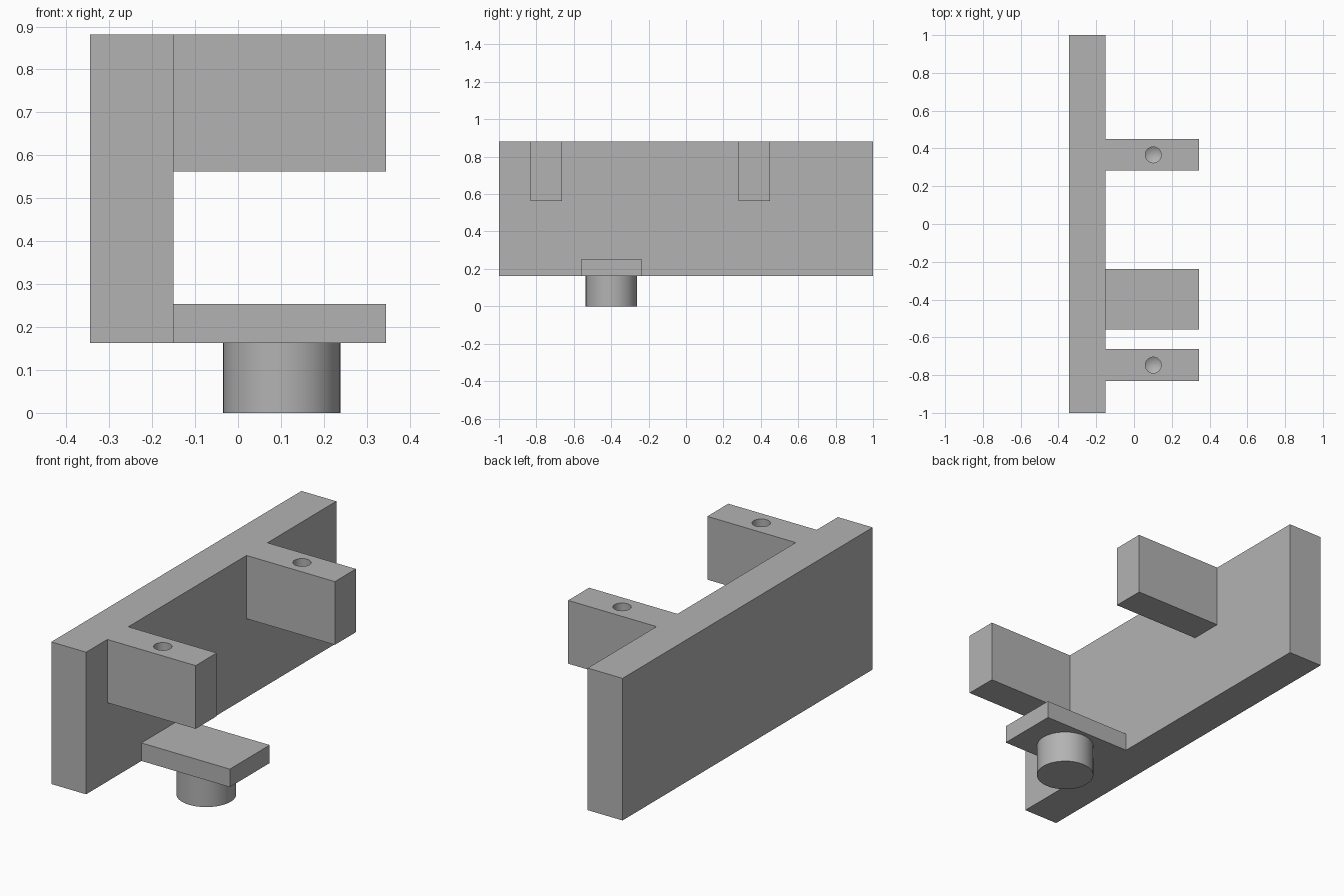
import bpy, bmesh, math
from mathutils import Matrix

cube = bpy.data.objects.get("Cube")
if cube:
    bpy.data.objects.remove(cube, do_unlink=True)

grey = bpy.data.materials.new("plain grey")
grey.use_nodes = True
grey.diffuse_color = (0.45, 0.45, 0.45, 1)
grey.node_tree.nodes["Principled BSDF"].inputs["Base Color"].default_value = grey.diffuse_color


def make_object(name, bm):
    bmesh.ops.recalc_face_normals(bm, faces=bm.faces)
    mesh = bpy.data.meshes.new(name)
    bm.to_mesh(mesh)
    bm.free()
    mesh.materials.append(grey)
    obj = bpy.data.objects.new(name, mesh)
    bpy.context.collection.objects.link(obj)
    return obj


def box(name, x, y, z):
    """Block spanning the given (low, high) ranges."""
    bm = bmesh.new()
    bmesh.ops.create_cube(bm, size=1)
    for v in bm.verts:
        v.co = [r[0] if c < 0 else r[1] for c, r in zip(v.co, (x, y, z))]
    return make_object(name, bm)


def lathe(name, profile, x, y):
    """Solid turned around a vertical axis from (radius, height) points."""
    bm = bmesh.new()
    verts = [bm.verts.new((r, 0, z)) for r, z in profile]
    edges = [bm.edges.new(pair) for pair in zip(verts, verts[1:])]
    bmesh.ops.spin(bm, geom=verts + edges, axis=(0, 0, 1), cent=(0, 0, 0),
                   angle=math.tau, steps=48)
    bmesh.ops.remove_doubles(bm, verts=bm.verts, dist=1e-4)
    bmesh.ops.transform(bm, matrix=Matrix.Translation((x, y, 0)), verts=bm.verts)
    return make_object(name, bm)


def smooth(obj):
    bpy.ops.object.select_all(action='DESELECT')
    obj.select_set(True)
    bpy.context.view_layer.objects.active = obj
    bpy.ops.object.shade_smooth_by_angle(angle=math.radians(30))


def drill(obj, cutter):
    """Cut the hole for good and discard the drill."""
    cutter.hide_render = True
    mod = obj.modifiers.new("hole", 'BOOLEAN')
    mod.object, mod.operation, mod.solver = cutter, 'DIFFERENCE', 'EXACT'
    bpy.context.view_layer.objects.active = obj
    bpy.ops.object.modifier_apply(modifier=mod.name)
    bpy.data.objects.remove(cutter, do_unlink=True)


BOTTOM, TOP = 0.163, 0.882
REACH = (-0.15, 0.345)
PEG_X = 0.102

# Upright wall
box("back_plate", (-0.345, REACH[0]), (-1, 1), (BOTTOM, TOP))

# Two arms, each with a blind hole ending in a drill point
for name, y in (("front_arm", -0.747), ("rear_arm", 0.366)):
    arm = box(name, REACH, (y - 0.084, y + 0.084), (0.562, TOP))
    drill(arm, lathe("drill", [(0, 0.66), (0.042, 0.685), (0.042, 0.95), (0, 0.95)], PEG_X, y))
    smooth(arm)

# Lower shelf with the round peg beneath it
box("shelf", REACH, (-0.558, -0.239), (BOTTOM, 0.254))
smooth(lathe("peg", [(0, 0), (0.137, 0), (0.137, BOTTOM), (0, BOTTOM)], PEG_X, -0.399))
